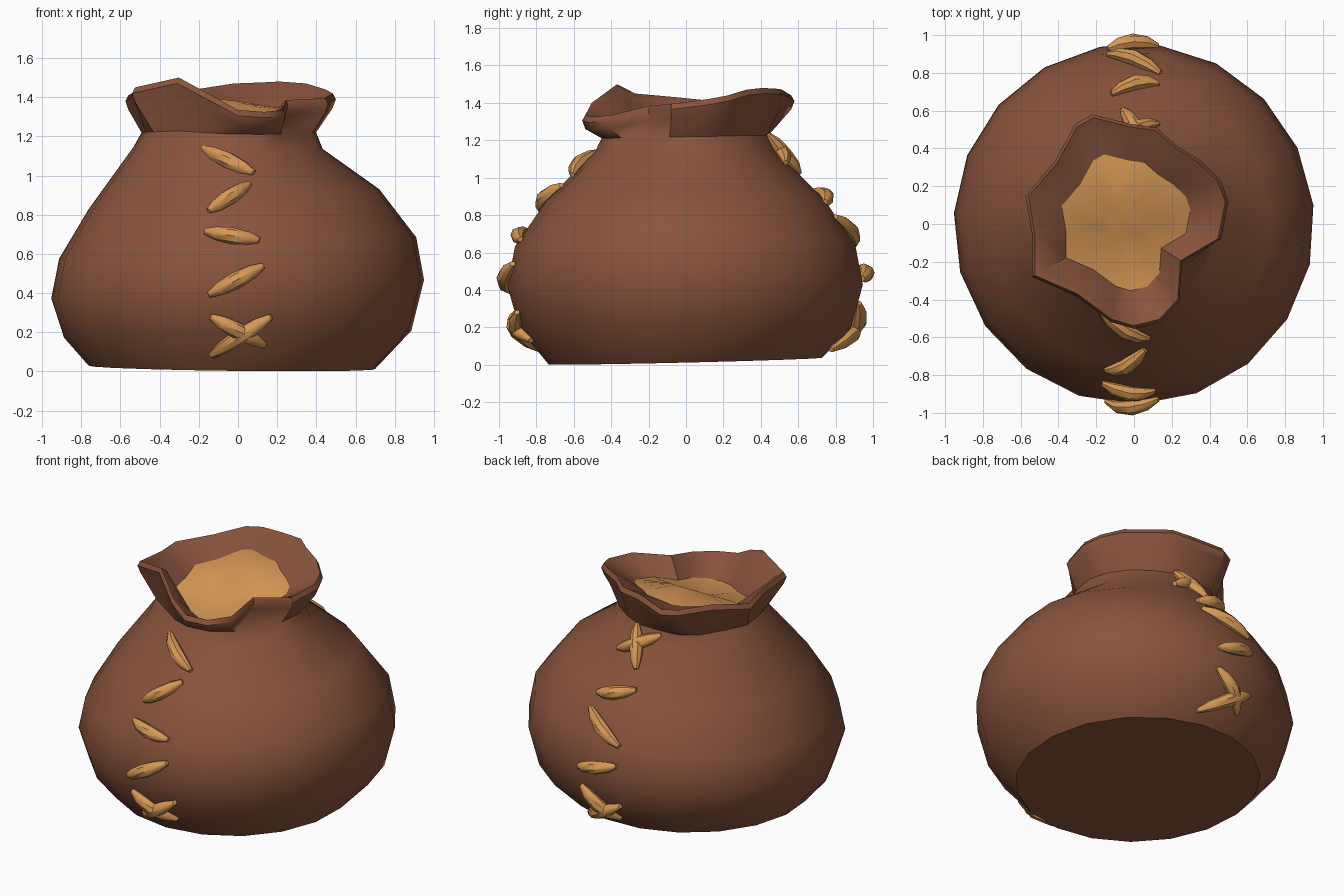
import bpy, bmesh, math
from mathutils import Vector

if "Cube" in bpy.data.objects:
    bpy.data.objects.remove(bpy.data.objects["Cube"])


def material(name, rgb):
    m = bpy.data.materials.new(name)
    m.diffuse_color = (*rgb, 1)
    m.use_nodes = True
    m.node_tree.nodes["Principled BSDF"].inputs["Base Color"].default_value = m.diffuse_color
    return m


BROWN = material("brown_cloth", (0.25, 0.088, 0.046))
TAN = material("tan_thread", (0.67, 0.31, 0.09))

# Crumpled rim outline, anticlockwise from the right
RIM = [(.50, .12, 1.42), (.46, .23, 1.44), (.36, .33, 1.47), (.22, .42, 1.48),
       (.12, .51, 1.475), (-.02, .53, 1.47), (-.22, .58, 1.44), (-.31, .53, 1.44),
       (-.42, .33, 1.43), (-.575, .15, 1.41), (-.54, -.05, 1.43), (-.54, -.28, 1.45),
       (-.31, -.38, 1.50), (-.12, -.52, 1.40), (0, -.555, 1.335), (.14, -.52, 1.325),
       (.24, -.41, 1.335), (.255, -.20, 1.385), (.46, -.08, 1.395)]
N = len(RIM)
# Body profile: radius, height, tilt along x, centre x
BODY = [(.89, .19, .02, 0), (.955, .42, .05, 0), (.915, .63, .06, 0),
        (.745, .88, .07, -.02), (.485, 1.14, -.01, -.05)]
CX = -.05


def make_object(name, rings, mat, cap_start=True, cap_end=True):
    """Join rings of points into a skin and shade it smooth."""
    bm = bmesh.new()
    vs = [[bm.verts.new(p) for p in r] for r in rings]
    n = len(rings[0])
    for a, b in zip(vs, vs[1:]):
        for i in range(n):
            j = (i + 1) % n
            bm.faces.new((a[i], a[j], b[j], b[i]))
    if cap_start:
        bm.faces.new(vs[0][::-1])
    if cap_end:
        bm.faces.new(vs[-1])
    if cap_start and cap_end:
        bmesh.ops.recalc_face_normals(bm, faces=bm.faces)
    me = bpy.data.meshes.new(name)
    bm.to_mesh(me)
    bm.free()
    me.materials.append(mat)
    ob = bpy.data.objects.new(name, me)
    bpy.context.collection.objects.link(ob)
    bpy.ops.object.select_all(action='DESELECT')
    ob.select_set(True)
    bpy.context.view_layer.objects.active = ob
    bpy.ops.object.shade_smooth_by_angle(angle=math.radians(42))
    return ob


def circle(r, cx=0):
    for i in range(N):
        a = math.radians(6) + 2 * math.pi * i / N
        yield cx + r * math.cos(a), r * math.sin(a)


def rim_ring(scale, dz):
    return [(CX + (x - CX) * scale, y * scale, z + dz) for x, y, z in RIM]


def fill_z(y):
    return 1.30 + .22 * y


# Sack: flat base, bulging body, pinched neck, flared lip, inner funnel
rings = [[(x, y, .02 - .012 * x + .024 * y) for x, y in circle(.735, -.03)]]
for r, z, tilt, cx in BODY:
    rings.append([(x, y, z + tilt * x) for x, y in circle(r, cx)])
neck = []
for (x, y), (rx, ry, rz) in zip(circle(.45, CX), RIM):
    neck.append((.65 * x + .35 * (CX + (rx - CX) * .82), .65 * y + .35 * ry * .82,
                 1.22 + .1 * (rz - 1.42)))
rings.append(neck)
rings.append(rim_ring(.97, -.075))
rings.append(rim_ring(1.0, -.03))
rings.append(rim_ring(.97, 0))
rings.append(rim_ring(.90, -.02))
opening = [(CX + (x - CX) * .635, y * .635, fill_z(y * .635)) for x, y, z in RIM]
rings.append(opening)
make_object("sack", rings, BROWN, cap_end=False)

# Contents seen through the opening
inner = [(CX + (x - CX) * .4, y * .4, z + .01) for x, y, z in opening]
make_object("contents", [opening, inner], TAN, cap_start=False)


def body_radius(z):
    pts = [(.735, .02)] + [(b[0], b[1]) for b in BODY] + [(.43, 1.25)]
    for (r0, z0), (r1, z1) in zip(pts, pts[1:]):
        if z <= z1:
            return r0 + (r1 - r0) * max(0, (z - z0) / (z1 - z0))
    return pts[-1][0]


def stitch(name, side, x0, z0, x1, z1):
    """Tapered thread hugging the body; side is -1 front or +1 back."""
    path = []
    for t in (0, .2, .5, .8, 1):
        x, z = x0 + (x1 - x0) * t, z0 + (z1 - z0) * t
        r = body_radius(z)
        lift = .004 + .02 * (1 - (2 * t - 1) ** 2)
        path.append(Vector((x, side * (math.sqrt(r * r - x * x) + lift), z)))
    out = Vector((0, side, .35 if z0 + z1 > 1.4 else 0)).normalized()
    along = (path[-1] - path[0]).normalized()
    across = along.cross(out).normalized()
    out = across.cross(along)
    rings = []
    for p, w in zip(path, (.015, .034, .043, .034, .015)):
        rings.append([p + across * w * math.cos(a) + out * w * 1.0 * math.sin(a)
                      for a in (k * math.pi / 4 for k in range(8))])
    make_object(name, rings, TAN)


FRONT = [(-.18, 1.14, .08, 1.015), (-.15, .82, .06, .96), (-.17, .715, .11, .67),
         (-.15, .39, .13, .54), (-.14, .28, .14, .13), (-.14, .08, .17, .28)]
BACK = [(-.13, 1.2, .13, 1.08), (-.06, 1.02, .05, 1.23), (-.12, .93, .13, .87),
        (-.14, .64, .14, .79), (-.14, .52, .13, .46), (-.11, .13, .12, .33),
        (-.15, .25, .16, .08)]
for label, side, seam in (("front", -1, FRONT), ("back", 1, BACK)):
    for i, s in enumerate(seam):
        stitch(f"{label}_stitch_{i + 1}", side, *s)
